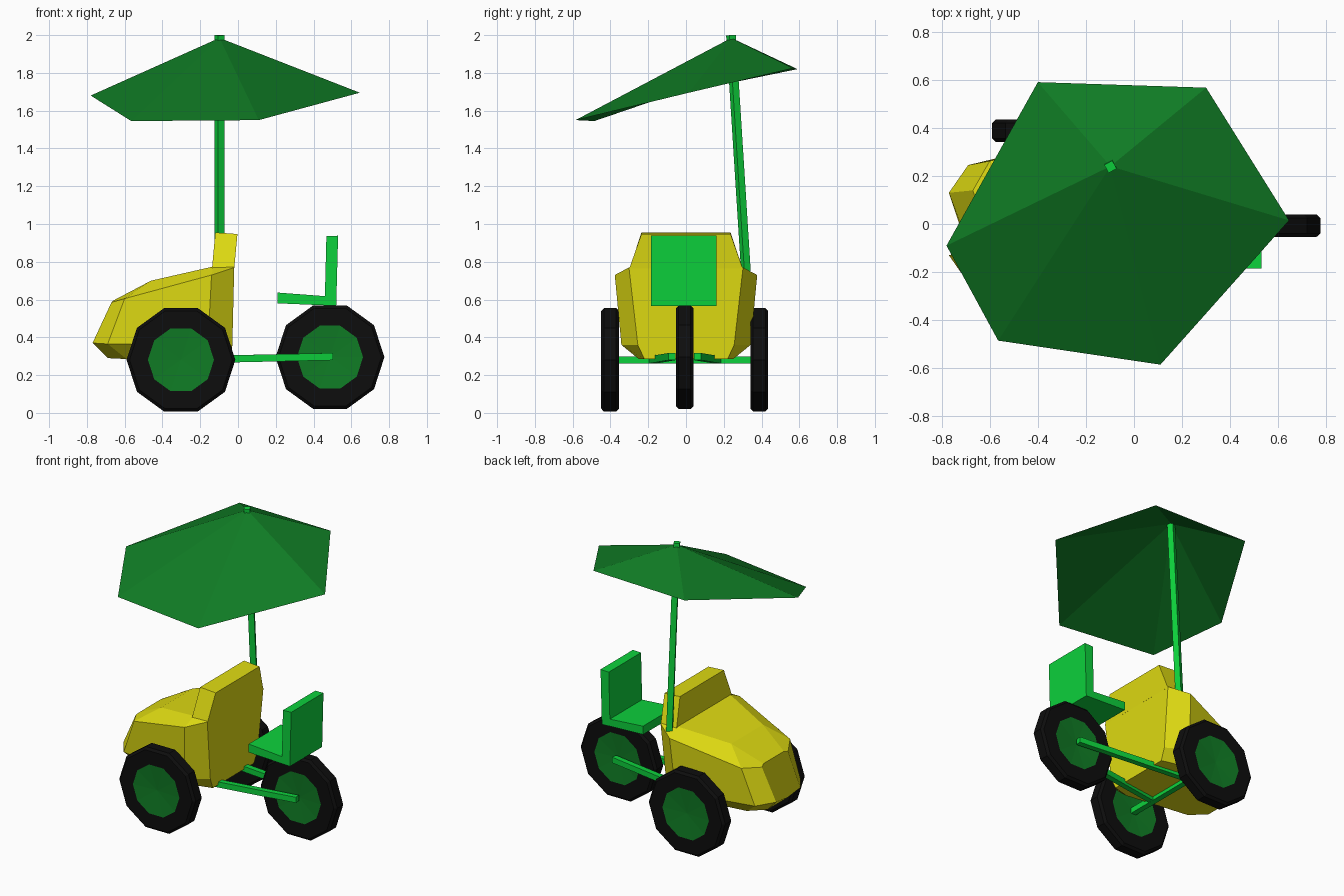
import bpy, math
import bmesh
from mathutils import Vector, Matrix

if "Cube" in bpy.data.objects:
    bpy.data.objects.remove(bpy.data.objects["Cube"])


def material(name, rgb):
    m = bpy.data.materials.new(name)
    m.diffuse_color = (*rgb, 1)
    m.use_nodes = True
    m.node_tree.nodes["Principled BSDF"].inputs["Base Color"].default_value = m.diffuse_color
    return m


YELLOW = material("yellow_paint", (0.74, 0.71, 0.006))
GREEN = material("bright_green", (0.004, 0.64, 0.045))
DARK = material("dark_green", (0.005, 0.2, 0.018))
BLACK = material("rubber", (0.004, 0.004, 0.004))


def make(name, verts, faces, mat, fix_normals=True):
    me = bpy.data.meshes.new(name)
    me.from_pydata([tuple(v) for v in verts], [], faces)
    if fix_normals:
        bm = bmesh.new()
        bm.from_mesh(me)
        bmesh.ops.recalc_face_normals(bm, faces=bm.faces)
        bm.to_mesh(me)
        bm.free()
    me.materials.append(mat)
    ob = bpy.data.objects.new(name, me)
    bpy.context.collection.objects.link(ob)
    return ob


def loft(name, rings, mat):
    """Skin a list of equal-length rings and cap both ends."""
    n = len(rings[0])
    verts = [p for r in rings for p in r]
    faces = [(k * n + i, k * n + (i + 1) % n, (k + 1) * n + (i + 1) % n, (k + 1) * n + i)
             for k in range(len(rings) - 1) for i in range(n)]
    faces += [tuple(range(n)), tuple(range(len(verts) - n, len(verts)))]
    return make(name, verts, faces, mat)


def beam(name, a, b, width, mat, roll=0):
    """Square bar between two points."""
    a, b = Vector(a), Vector(b)
    q = (b - a).to_track_quat('Z', 'Y').to_matrix() @ Matrix.Rotation(math.radians(roll), 3, 'Z')
    h = width / 2
    corners = [q @ Vector(c) for c in ((-h, -h, 0), (h, -h, 0), (h, h, 0), (-h, h, 0))]
    return loft(name, [[end + c for c in corners] for end in (a, b)], mat)


SIDES = 10


def ring(c, r, dy):
    return [(c[0] + r * math.cos(math.tau * i / SIDES), c[1] + dy,
             c[2] + r * math.sin(math.tau * i / SIDES)) for i in range(SIDES)]


def wheel(name, c):
    # tyre: chamfered section swept round the hub
    prof = [(0.175, -0.047), (0.272, -0.047), (0.288, -0.032),
            (0.288, 0.032), (0.272, 0.047), (0.175, 0.047)]
    n, m = SIDES, len(prof)
    verts = [p for r, dy in prof for p in ring(c, r, dy)]
    faces = [(k * n + i, k * n + (i + 1) % n, (k + 1) % m * n + (i + 1) % n, (k + 1) % m * n + i)
             for k in range(m) for i in range(n)]
    make(name + "_tyre", verts, faces, BLACK)
    # hub: shallow dished cone on both sides
    verts = ring(c, 0.175, -0.047) + ring(c, 0.175, 0.047)
    verts += [(c[0], c[1] - 0.035, c[2]), (c[0], c[1] + 0.035, c[2])]
    faces = []
    for i in range(n):
        j = (i + 1) % n
        faces += [(i, j, 2 * n), (n + i, n + j, 2 * n + 1), (i, j, n + j, n + i)]
    make(name + "_hub", verts, faces, DARK)


# Wheels
wheel("front_right_wheel", (-0.302, -0.402, 0.281))
wheel("front_left_wheel", (-0.302, 0.388, 0.281))
wheel("rear_wheel", (0.487, -0.007, 0.295))

# Axle and frame bars
beam("front_axle", (-0.302, -0.37, 0.28), (-0.302, 0.355, 0.28), 0.038, GREEN)
for side, s in (("right", -1), ("left", 1)):
    beam(side + "_frame_bar", (-0.31, s * 0.175 - 0.005, 0.28), (0.5, s * 0.068 - 0.007, 0.298),
         0.038, GREEN)

# Body: half sections from nose to rear (bottom, lower side, ridge, top), mirrored
sections = [
    [(-0.69, 0.11, 0.29), (-0.77, 0.13, 0.37), (-0.67, 0.14, 0.585), (-0.66, 0.11, 0.595)],
    [(-0.59, 0.19, 0.285), (-0.69, 0.245, 0.365), (-0.60, 0.262, 0.605), (-0.46, 0.17, 0.70)],
    [(-0.15, 0.25, 0.285), (-0.16, 0.342, 0.36), (-0.14, 0.377, 0.73), (-0.13, 0.285, 0.775)],
    [(-0.035, 0.22, 0.285), (-0.03, 0.255, 0.36), (-0.02, 0.302, 0.77), (-0.02, 0.28, 0.78)],
]
loft("body", [sec + [(x, -y, z) for x, y, z in reversed(sec)] for sec in sections], YELLOW)

# Dashboard
loft("dashboard", [[(x0, -y, z0), (x1, -y, z1), (x1, y, z1), (x0, y, z0)]
                   for x0, z0, x1, z1, y in ((-0.138, 0.76, -0.02, 0.765, 0.30),
                                             (-0.12, 0.955, -0.003, 0.947, 0.236))], YELLOW)

# Seat: L-shaped side profile
profile = [(0.21, 0.58), (0.52, 0.567), (0.53, 0.938), (0.468, 0.936), (0.46, 0.618), (0.21, 0.637)]
loft("seat", [[(x, y, z) for x, z in profile] for y in (-0.185, 0.162)], GREEN)

# Canopy pole
beam("canopy_pole", (-0.098, 0.317, 0.75), (-0.098, 0.238, 2.0), 0.038, GREEN, roll=28)

# Canopy: tilted six-sided cone
rim = [(-0.40, 0.59, 1.82), (-0.78, -0.09, 1.68), (-0.565, -0.485, 1.545),
       (0.11, -0.585, 1.55), (0.645, 0.015, 1.695), (0.30, 0.567, 1.825)]
make("canopy", rim + [(-0.098, 0.24, 1.985)], [(i, (i + 1) % 6, 6) for i in range(6)], DARK, False)
